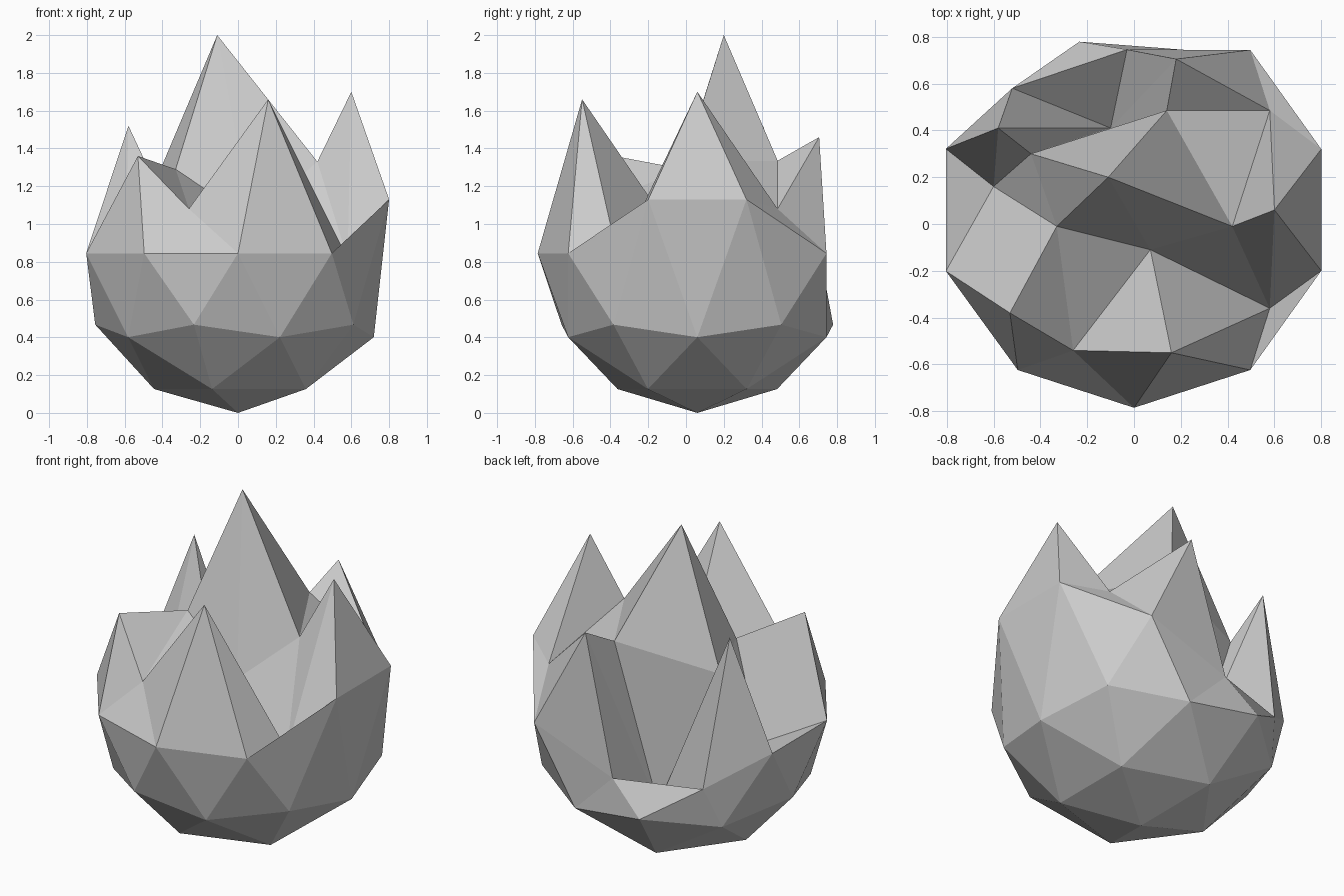
import bpy, bmesh, math
from mathutils import Vector

if "Cube" in bpy.data.objects:
    bpy.data.objects.remove(bpy.data.objects["Cube"])

R = 0.845
CENTRE = Vector((0, 0.06, R))

bm = bmesh.new()
bmesh.ops.create_icosphere(bm, subdivisions=2, radius=R)
bm.verts.ensure_lookup_table()
rest = [v.co.copy() for v in bm.verts]
for v in bm.verts:
    v.co += CENTRE


def pull(angle, height, target):
    """Move the ball corner at this compass angle and unit height to target."""
    a, r = math.radians(angle), math.sqrt(1 - height * height)
    key = R * Vector((r * math.cos(a), r * math.sin(a), height))
    i = min(range(len(rest)), key=lambda k: (rest[k] - key).length)
    bm.verts[i].co = target


# spike tips
pull(0, 1.0, (-0.11, 0.20, 2.00))
for angle, tip in ((0, (0.60, 0.06, 1.70)), (72, (0.18, 0.705, 1.46)),
                   (144, (-0.58, 0.41, 1.52)), (-144, (-0.53, -0.38, 1.36)),
                   (-72, (0.16, -0.55, 1.66))):
    pull(angle, 0.447, tip)

# valleys around the main spike
for angle, p in ((0, (0.42, -0.01, 1.33)), (72, (0.14, 0.485, 1.335)),
                 (144, (-0.44, 0.30, 1.22)), (-144, (-0.33, -0.01, 1.29)),
                 (-72, (0.07, -0.11, 1.02))):
    pull(angle, 0.851, p)

# notches between the outer spikes
for angle, p in ((36, (0.58, 0.485, 1.08)), (108, (-0.10, 0.41, 0.38)),
                 (180, (-0.60, 0.16, 0.79)), (-108, (-0.26, -0.54, 1.08)),
                 (-36, (0.58, -0.36, 0.82))):
    pull(angle, 0.526, p)

# rim: raised on the right, dented at the back
for angle, p in ((18, (0.80, 0.32, 1.13)), (-18, (0.80, -0.20, 1.13)),
                 (90, (-0.03, 0.745, 0.65)), (126, (-0.52, 0.58, 0.65))):
    pull(angle, 0.0, p)

bmesh.ops.recalc_face_normals(bm, faces=bm.faces)
mesh = bpy.data.meshes.new("flame")
bm.to_mesh(mesh)
bm.free()
bpy.context.collection.objects.link(bpy.data.objects.new("flame", mesh))
